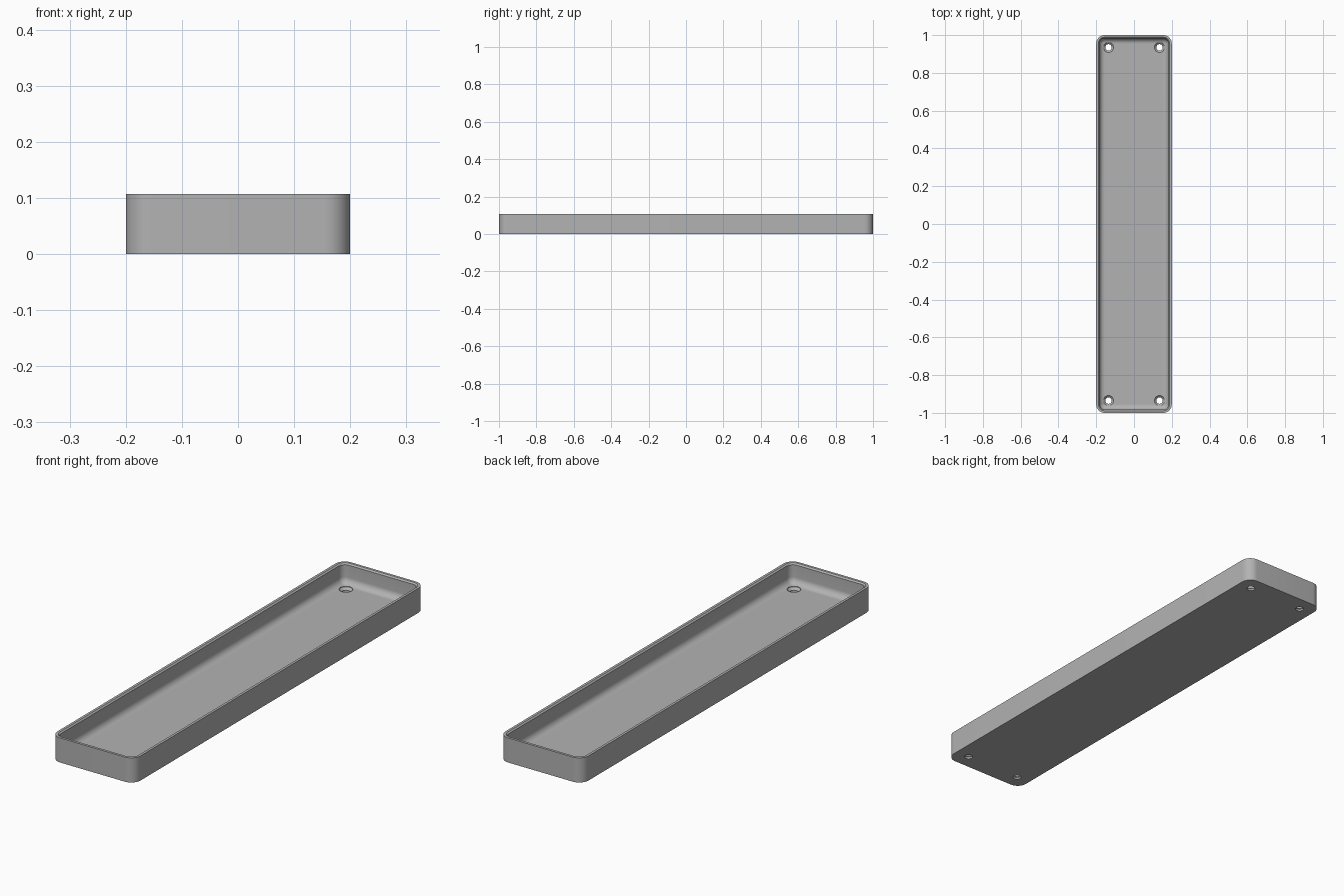
import bpy, bmesh, math
from mathutils import Vector

old = bpy.data.objects.get("Cube")
if old:
    bpy.data.objects.remove(old, do_unlink=True)

HALF_X, HALF_Y, HEIGHT = 0.2, 1.0, 0.107
CORNER, FLOOR, WALL, FILLET = 0.045, 0.02, 0.017, 0.028
STEPS = 10

grey = bpy.data.materials.new("plain grey")
grey.use_nodes = True
colour = (0.45, 0.45, 0.45, 1)
grey.diffuse_color = colour
grey.node_tree.nodes["Principled BSDF"].inputs["Base Color"].default_value = colour


def rounded_loop(bm, inset, z):
    """Rounded rectangle of vertices, inset from the outer outline."""
    r = max(CORNER - inset, 0.004)
    cx, cy = HALF_X - inset - r, HALF_Y - inset - r
    verts = []
    for quarter, (sx, sy) in enumerate([(1, 1), (-1, 1), (-1, -1), (1, -1)]):
        for i in range(STEPS + 1):
            a = (quarter + i / STEPS) * math.pi / 2
            verts.append(bm.verts.new((sx * cx + r * math.cos(a), sy * cy + r * math.sin(a), z)))
    return verts


def add_object(name, bm):
    bmesh.ops.recalc_face_normals(bm, faces=bm.faces)
    mesh = bpy.data.meshes.new(name)
    bm.to_mesh(mesh)
    bm.free()
    mesh.materials.append(grey)
    obj = bpy.data.objects.new(name, mesh)
    bpy.context.collection.objects.link(obj)
    return obj


# Tray section: outer wall, flat rim with a small inner bevel, inner wall, floor fillet
section = [(0, 0), (0, HEIGHT), (0.011, HEIGHT), (WALL, HEIGHT - 0.006)]
for i in range(9):
    a = i / 8 * math.pi / 2
    section.append((WALL + FILLET * (1 - math.cos(a)), FLOOR + FILLET * (1 - math.sin(a))))

bm = bmesh.new()
loops = [rounded_loop(bm, inset, z) for inset, z in section]
for lower, upper in zip(loops, loops[1:]):
    for i in range(len(lower)):
        j = (i + 1) % len(lower)
        bm.faces.new((lower[i], lower[j], upper[j], upper[i]))
bm.faces.new(loops[0])
bm.faces.new(loops[-1])
tray = add_object("tray", bm)

# Countersunk screw holes in the four corners
bm = bmesh.new()
hole_section = [(0.017, -0.02), (0.017, 0.008), (0.027, 0.018), (0.027, 0.06)]
for sx in (-1, 1):
    for sy in (-1, 1):
        rings = []
        for radius, z in hole_section:
            rings.append(bmesh.ops.create_circle(bm, segments=32, radius=radius)["verts"])
            bmesh.ops.translate(bm, verts=rings[-1], vec=Vector((sx * 0.135, sy * 0.935, z)))
        for low, high in zip(rings, rings[1:]):
            for i in range(32):
                j = (i + 1) % 32
                bm.faces.new((low[i], low[j], high[j], high[i]))
        bm.faces.new(rings[0])
        bm.faces.new(rings[-1])
cutter = add_object("screw_hole_cutter", bm)

bpy.context.view_layer.objects.active = tray
cut = tray.modifiers.new("screw holes", "BOOLEAN")
cut.object = cutter
cut.solver = "EXACT"
bpy.ops.object.modifier_apply(modifier=cut.name)
bpy.data.objects.remove(cutter, do_unlink=True)

# Smooth the fillet and corners, keep the rim and hole edges crisp
bpy.ops.object.select_all(action="DESELECT")
tray.select_set(True)
bpy.ops.object.shade_smooth_by_angle(angle=math.radians(30))
